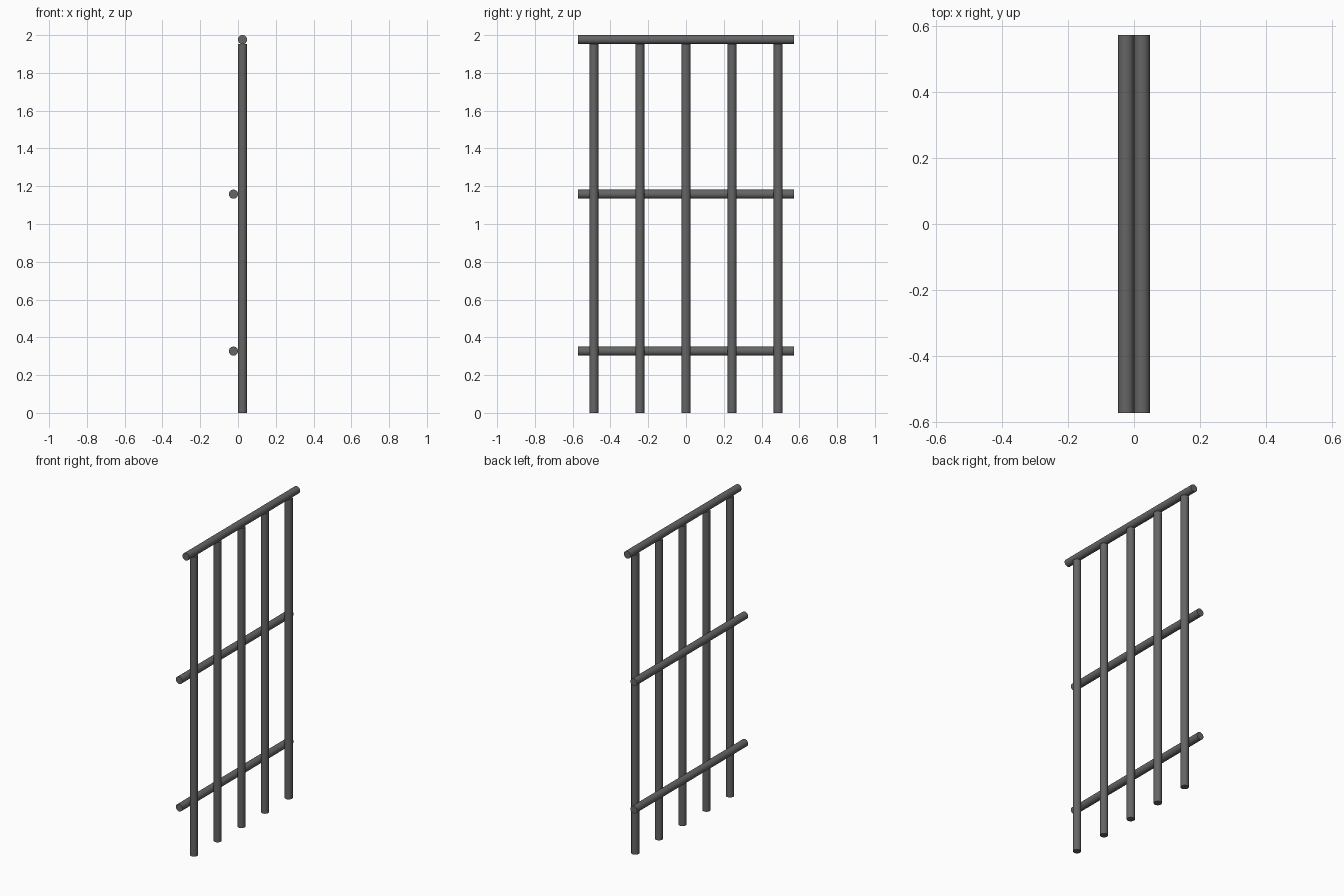
import bpy
import math

if "Cube" in bpy.data.objects:
    bpy.data.objects.remove(bpy.data.objects["Cube"])

R = 0.024          # bar radius
HALF = 0.572       # half length of the rails
SPACING = 0.244    # distance between uprights

steel = bpy.data.materials.new("dark_steel")
steel.diffuse_color = (0.13, 0.13, 0.13, 1)
steel.use_nodes = True
steel.node_tree.nodes["Principled BSDF"].inputs["Base Color"].default_value = steel.diffuse_color


def bar(name, location, length, rotation=(0, 0, 0)):
    bpy.ops.mesh.primitive_cylinder_add(vertices=32, radius=R, depth=length,
                                        location=location, rotation=rotation)
    obj = bpy.context.object
    obj.name = name
    obj.data.materials.append(steel)
    bpy.ops.object.shade_smooth_by_angle(angle=math.radians(30))
    return obj


# Upright bars, ending just under the top rail
top = 2 - 2 * R + 0.002
for i in range(-2, 3):
    bar(f"upright_bar_{i + 3}", (R, i * SPACING, top / 2), top)

# Horizontal rails: top one caps the uprights, the others sit behind them
for name, x, z in (("top_rail", R, 2 - R),
                   ("middle_rail", -R, 1.158),
                   ("lower_rail", -R, 0.327)):
    bar(name, (x, 0, z), 2 * HALF, (math.pi / 2, 0, 0))
